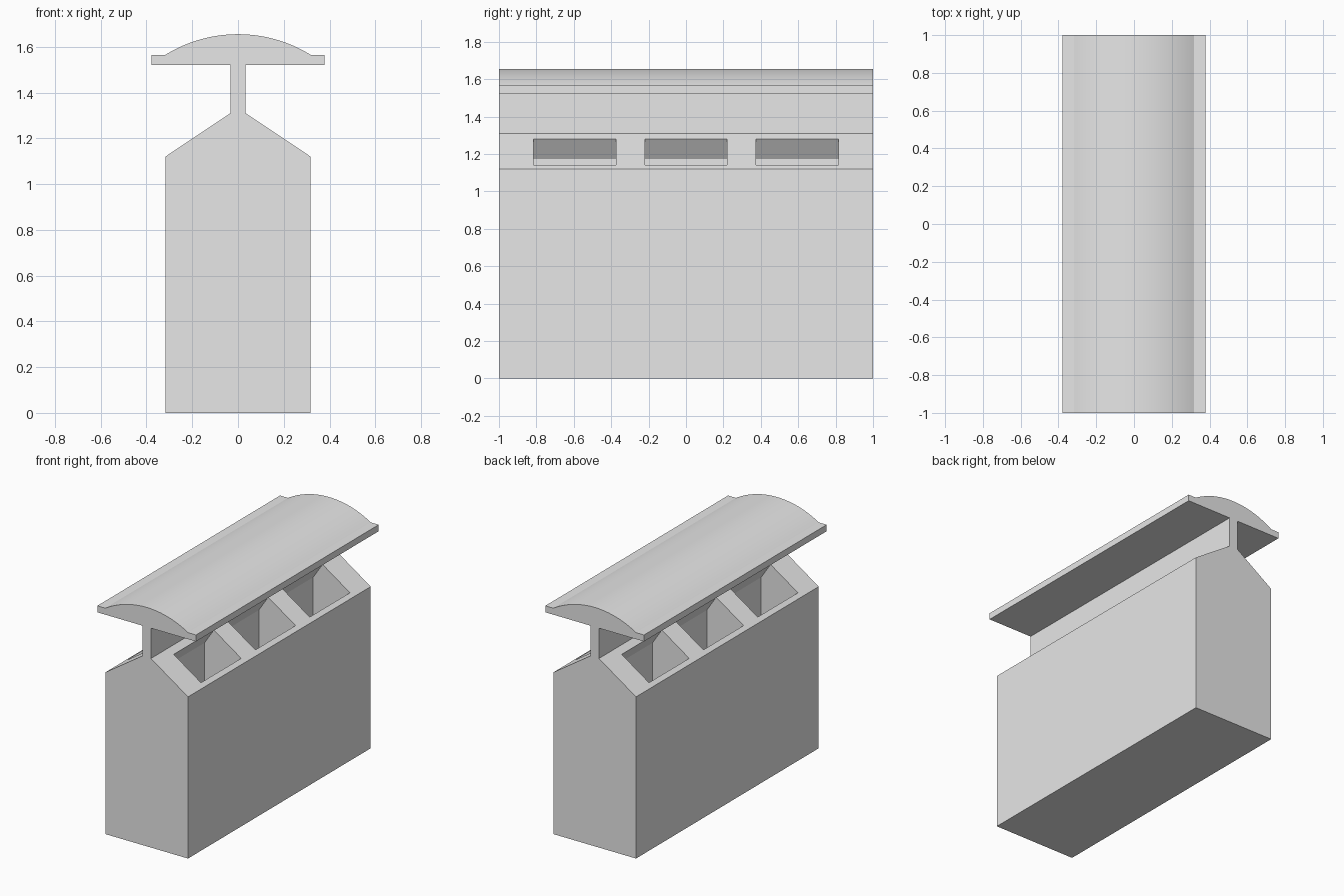
import bpy
import bmesh
import math

cube = bpy.data.objects.get("Cube")
if cube:
    bpy.data.objects.remove(cube, do_unlink=True)

grey = bpy.data.materials.new("light_grey")
grey.use_nodes = True
grey.diffuse_color = (0.8, 0.8, 0.8, 1)
grey.node_tree.nodes["Principled BSDF"].inputs["Base Color"].default_value = (0.8, 0.8, 0.8, 1)


def add_prism(bm, profile, y0, y1):
    """Extrude an (x, z) profile from y0 to y1."""
    face = bm.faces.new([bm.verts.new((x, y0, z)) for x, z in profile])
    new = bmesh.ops.extrude_face_region(bm, geom=[face])["geom"]
    verts = [v for v in new if isinstance(v, bmesh.types.BMVert)]
    bmesh.ops.translate(bm, vec=(0, y1 - y0, 0), verts=verts)


def make_object(name, prisms):
    bm = bmesh.new()
    for profile, y0, y1 in prisms:
        add_prism(bm, profile, y0, y1)
    bmesh.ops.recalc_face_normals(bm, faces=bm.faces)
    mesh = bpy.data.meshes.new(name)
    bm.to_mesh(mesh)
    bm.free()
    mesh.materials.append(grey)
    obj = bpy.data.objects.new(name, mesh)
    bpy.context.collection.objects.link(obj)
    return obj


def symmetric(half):
    """Close a right-hand half profile with its mirror image."""
    return half + [(-x, z) for x, z in reversed(half)]


def activate(obj):
    bpy.ops.object.select_all(action="DESELECT")
    obj.select_set(True)
    bpy.context.view_layer.objects.active = obj


SHOULDER, RIDGE = (0.317, 1.12), (0.033, 1.31)
ROOF_Z, EAVE_Z, TOP_Z = 1.52, 1.565, 1.655

# Body with sloping shoulders
body = make_object("body", [(symmetric([(SHOULDER[0], 0), SHOULDER, RIDGE]), -1, 1)])

# Slots cut square to the slopes, stopping at a thin middle wall
run, rise = SHOULDER[0] - RIDGE[0], RIDGE[1] - SHOULDER[1]
length = math.hypot(run, rise)
normal = (rise / length, run / length)


def slope_x(z):
    return RIDGE[0] + (RIDGE[1] - z) * run / rise


def slot_edge(z):
    """Outer and inner ends of a slot wall that meets the slope at height z."""
    x, wall = slope_x(z), 0.006
    outer = (x + normal[0] * 0.05, z + normal[1] * 0.05)
    inner = (wall, z - (x - wall) * normal[1] / normal[0])
    return outer, inner


upper, lower = slot_edge(1.28), slot_edge(1.14)
slot = [upper[0], upper[1], lower[1], lower[0]]
slots = []
for side in (-1, 1):
    for y in (-0.595, 0, 0.595):
        slots.append(([(side * x, z) for x, z in slot], y - 0.22, y + 0.22))
cutter = make_object("slot_cutter", slots)
cutter.hide_render = True
cut = body.modifiers.new("slots", "BOOLEAN")
cut.operation = "DIFFERENCE"
cut.solver = "EXACT"
cut.object = cutter
activate(body)
bpy.ops.object.modifier_apply(modifier=cut.name)
bpy.data.objects.remove(cutter, do_unlink=True)

# Upright web carrying the roof
make_object("roof_support", [(symmetric([(RIDGE[0], RIDGE[1]), (RIDGE[0], ROOF_Z)]), -1, 1)])

# Roof: flat eaves with a shallow arched crown
half_chord, sagitta = 0.317, TOP_Z - EAVE_Z
radius = (half_chord ** 2 + sagitta ** 2) / (2 * sagitta)
spread = math.asin(half_chord / radius)
steps = 32
arc = []
for i in range(steps + 1):
    a = spread * (1 - 2 * i / steps)
    arc.append((radius * math.sin(a), TOP_Z - radius + radius * math.cos(a)))
eave = 0.378
roof = make_object("roof", [([(-eave, ROOF_Z), (eave, ROOF_Z), (eave, EAVE_Z)]
                             + arc + [(-eave, EAVE_Z)], -1, 1)])
activate(roof)
bpy.ops.object.shade_smooth_by_angle(angle=math.radians(20))
